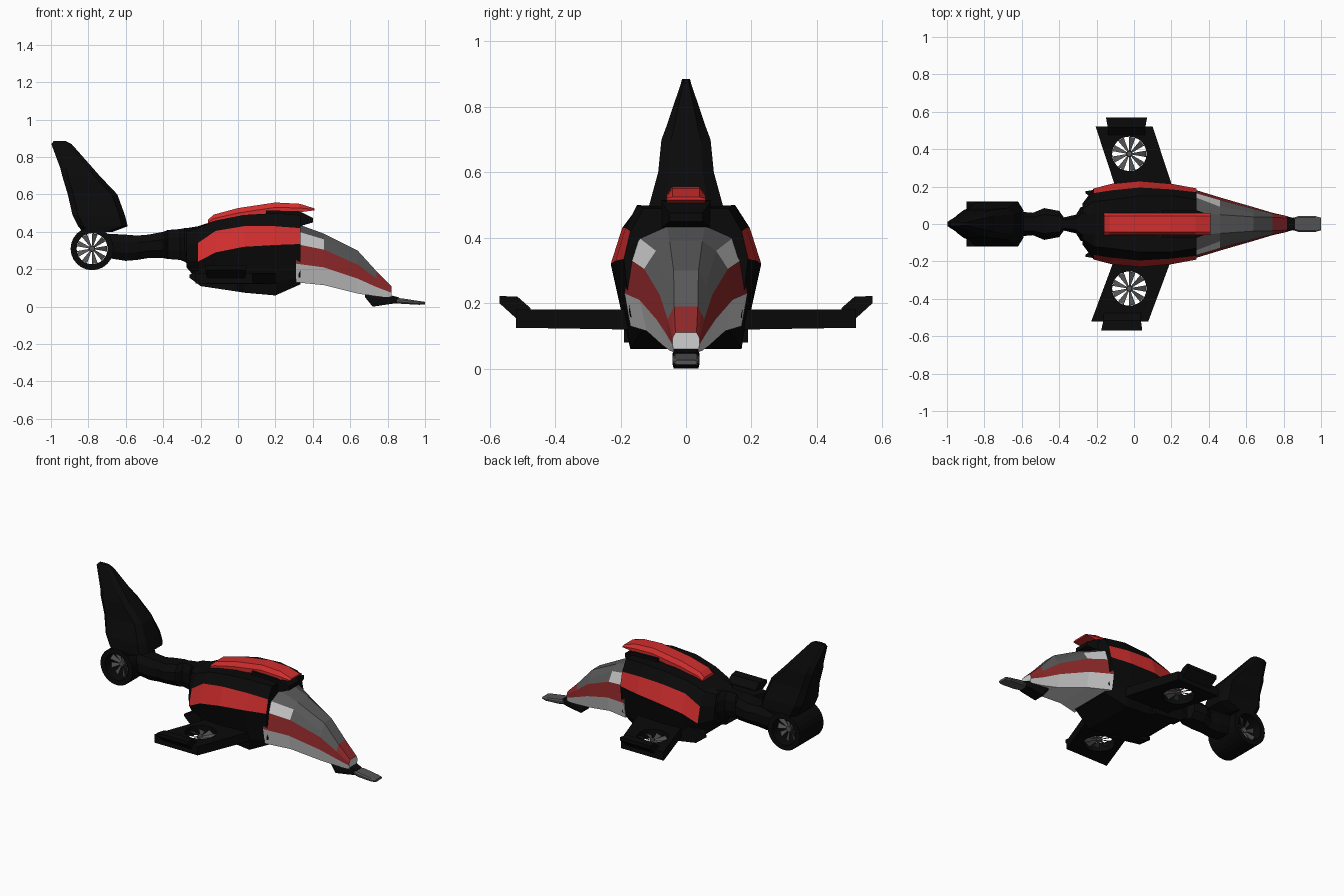
import bpy, bmesh, math
from mathutils import Vector, Matrix

if "Cube" in bpy.data.objects:
    bpy.data.objects.remove(bpy.data.objects["Cube"])


def mat(name, r, g, b):
    m = bpy.data.materials.new(name)
    m.diffuse_color = (r, g, b, 1)
    m.use_nodes = True
    m.node_tree.nodes["Principled BSDF"].inputs["Base Color"].default_value = m.diffuse_color
    return m


BLACK = mat("black", .003, .003, .003)
RED = mat("bright_red", .64, .027, .027)
DARK_RED = mat("dark_red", .28, .022, .023)
WHITE = mat("light_grey", .62, .62, .62)
GLASS = mat("canopy_grey", .10, .10, .10)
STEEL = mat("steel_grey", .09, .09, .09)


def finish(name, bm, mats):
    bmesh.ops.recalc_face_normals(bm, faces=bm.faces)
    me = bpy.data.meshes.new(name)
    bm.to_mesh(me)
    bm.free()
    for m in mats:
        me.materials.append(m)
    ob = bpy.data.objects.new(name, me)
    bpy.context.collection.objects.link(ob)
    return ob


def loft(name, rings, mats, rule=None):
    """Skin a row of closed rings; rule(segment, strip) picks the material."""
    bm = bmesh.new()
    vs = [[bm.verts.new(p) for p in r] for r in rings]
    n = len(rings[0])
    for i in range(len(vs) - 1):
        for j in range(n):
            k = (j + 1) % n
            f = bm.faces.new((vs[i][j], vs[i][k], vs[i + 1][k], vs[i + 1][j]))
            f.material_index = rule(i, j) if rule else 0
    bm.faces.new(vs[0])
    bm.faces.new(vs[-1][::-1])
    return finish(name, bm, mats)


def mirrored(x, half):
    """Half profile (bottom to top) made into a symmetric ring at x."""
    return [(x, y, z) for y, z in half] + [(x, -y, z) for y, z in reversed(half)]


def box_ring_x(x, hw, z0, z1, c=.6):
    """Ring with chamfered top and bottom."""
    d = (z1 - z0) * .3
    return mirrored(x, [(hw * c, z0), (hw, z0 + d), (hw, z1 - d), (hw * c, z1)])


def drill(ob, centre, radius, depth, rot):
    """Cut a round duct through an object."""
    bm = bmesh.new()
    bmesh.ops.create_cone(bm, cap_ends=True, segments=24, radius1=radius, radius2=radius, depth=depth,
                          matrix=Matrix.Translation(centre) @ rot)
    cutter = finish("cutter", bm, [BLACK])
    cutter.hide_render = True
    mod = ob.modifiers.new("duct", 'BOOLEAN')
    mod.operation, mod.object, mod.solver = 'DIFFERENCE', cutter, 'EXACT'
    bpy.context.view_layer.objects.active = ob
    bpy.ops.object.modifier_apply(modifier=mod.name)
    bpy.data.objects.remove(cutter)


def fan(name, centre, radius, rot, blades=9):
    """Hub with flat, slightly pitched blades."""
    bm = bmesh.new()
    bmesh.ops.create_cone(bm, cap_ends=True, segments=12, radius1=.018, radius2=.014, depth=.024)
    for b in range(blades):
        a = b * math.tau / blades
        pts = []
        for r, da, z in ((.012, -.3, -.002), (radius, -.19, -.007), (radius, .19, .007), (.012, .3, .002)):
            pts.append(Vector((r * math.cos(a + da), r * math.sin(a + da), z)))
        up = Vector((0, 0, .002))
        lo, hi = [bm.verts.new(p - up) for p in pts], [bm.verts.new(p + up) for p in pts]
        bm.faces.new(lo[::-1])
        bm.faces.new(hi)
        for i in range(4):
            j = (i + 1) % 4
            bm.faces.new((lo[i], lo[j], hi[j], hi[i]))
    bmesh.ops.transform(bm, matrix=Matrix.Translation(centre) @ rot, verts=bm.verts)
    return finish(name, bm, [STEEL])


FLAT = Matrix.Identity(4)
SIDE = Matrix.Rotation(math.pi / 2, 4, 'X')

# Main body with a red band along each flank
body = [
    (-.275, [(.06, .21), (.09, .22), (.11, .25), (.10, .33), (.08, .40), (.05, .42)]),
    (-.215, [(.11, .14), (.16, .19), (.19, .24), (.165, .34), (.12, .42), (.06, .43)]),
    (-.12, [(.14, .10), (.185, .16), (.215, .29), (.18, .405), (.13, .46), (.06, .46)]),
    (.03, [(.165, .075), (.19, .14), (.23, .32), (.195, .43), (.15, .49), (.06, .485)]),
    (.20, [(.17, .06), (.18, .13), (.215, .33), (.185, .43), (.15, .50), (.06, .495)]),
    (.335, [(.13, .12), (.17, .16), (.19, .335), (.17, .42), (.13, .49), (.06, .49)])]
loft("main_body", [mirrored(x, h) for x, h in body], [BLACK, RED],
     lambda i, j: 1 if i >= 1 and j in (2, 8) else 0)

# Nose: light sides, dark red stripe, grey canopy, red front end
nose = [
    (.31, [(.17, .13), (.188, .23), (.172, .335), (.15, .405), (.06, .445)]),
    (.46, [(.12, .115), (.142, .21), (.128, .305), (.092, .36), (.05, .39)]),
    (.64, [(.07, .07), (.09, .15), (.08, .225), (.062, .255), (.038, .30)]),
    (.74, [(.05, .055), (.06, .105), (.056, .15), (.047, .17), (.036, .19)]),
    (.82, [(.036, .05), (.042, .075), (.042, .09), (.038, .10), (.032, .11)])]


def nose_rule(i, j):
    j = min(j, 8 - j) if j < 9 else 9
    if j in (0, 9):
        return 0
    if j == 1 or (i == 3 and j > 1):
        return 1
    return 0 if (j == 2 and i == 0) else 2


loft("nose", [mirrored(x, h) for x, h in nose], [WHITE, DARK_RED, GLASS], nose_rule)

# Chin block and probe at the tip
loft("chin_block", [box_ring_x(*s, .9) for s in
     ((.68, .035, .05, .07), (.72, .042, .0, .06), (.82, .04, .015, .06), (.86, .03, .02, .05))], [BLACK])
loft("nose_probe", [box_ring_x(*s, .8) for s in
     ((.84, .03, .018, .048), (.88, .042, .015, .044), (.97, .042, .01, .03), (1.0, .034, .012, .026))], [STEEL])

# Red roof plate and the dark hood under its front
loft("roof_plate", [mirrored(x, [(.06, a), (.06, (a + b) / 2), (.042, b)]) for x, a, b in
     ((-.16, .435, .465), (-.13, .45, .492), (0, .475, .527), (.2, .505, .557), (.33, .505, .55), (.41, .515, .525))],
     [RED])
loft("canopy_hood", [mirrored(x, [(w, a), (w, b)]) for x, w, a, b in
     ((.15, .075, .46, .515), (.33, .075, .43, .51), (.40, .05, .45, .475))], [BLACK])

# Tail boom
loft("tail_boom", [box_ring_x(*s) for s in
     ((-.24, .10, .21, .42), (-.285, .09, .24, .42), (-.31, .05, .25, .415), (-.375, .035, .255, .41),
      (-.40, .07, .26, .40), (-.48, .085, .26, .385), (-.54, .06, .25, .38), (-.60, .065, .245, .385),
      (-.695, .07, .26, .39))], [BLACK])

# Tail duct with a fan at each mouth
bm = bmesh.new()
C = Vector((-.78, 0, .31))
bmesh.ops.create_cone(bm, cap_ends=True, segments=24, radius1=.115, radius2=.115, depth=.24,
                      matrix=Matrix.Translation(C) @ SIDE)
duct = finish("tail_duct", bm, [BLACK])
drill(duct, C, .083, .5, SIDE)
for s in (-1, 1):
    fan("tail_fan", C + Vector((0, s * .06, 0)), .082, SIDE)

# Tail fin, tapering upward
fin = ((.40, -.83, -.67, .115), (.43, -.855, -.59, .12), (.49, -.885, -.605, .115), (.60, -.91, -.645, .085),
       (.70, -.94, -.74, .075), (.74, -.95, -.775, .06), (.87, -.998, -.89, .016), (.885, -.985, -.92, .012))
loft("tail_fin", [[(a, -w * .7, z), (a + .03, -w, z), (b - .03, -w, z), (b, -w * .6, z),
                   (b, w * .6, z), (b - .03, w, z), (a + .03, w, z), (a, w * .7, z)]
                  for z, a, b, w in fin], [BLACK])


def slab(side, dx, y, x0, x1, z0, z1):
    k = dx * y
    return [(x0 + k, side * y, z0), (x1 + k, side * y, z0), (x1 + k, side * y, z1), (x0 + k, side * y, z1)]


# Wings with lift fans and upturned tips
for side, tag, dx, fy in ((1, "left", 0, .375), (-1, "right", -.045, .345)):
    wing = loft(tag + "_wing", [slab(side, dx, *s) for s in
                ((.12, -.08, .235, .12, .185), (.20, -.10, .205, .12, .18), (.52, -.205, .10, .125, .18))], [BLACK])
    centre = Vector((-.025, side * fy, .15))
    drill(wing, centre, .092, .3, FLAT)
    fan(tag + "_lift_fan", centre, .091, FLAT)
    loft(tag + "_wing_tip", [slab(side, dx, *s) for s in
         ((.475, -.14, .06, .165, .185), (.515, -.14, .06, .15, .22), (.57, -.15, .07, .20, .222))], [BLACK])
    # Rear flare beside the wing root
    loft(tag + "_rear_flare", [[(x, side * a, z0), (x, side * b, z0), (x, side * b, z1), (x, side * a, z1)]
         for x, a, b, z0, z1 in ((-.26, .165, .175, .155, .17), (-.20, .12, .185, .11, .20), (.0, .12, .19, .08, .21))],
         [BLACK])
